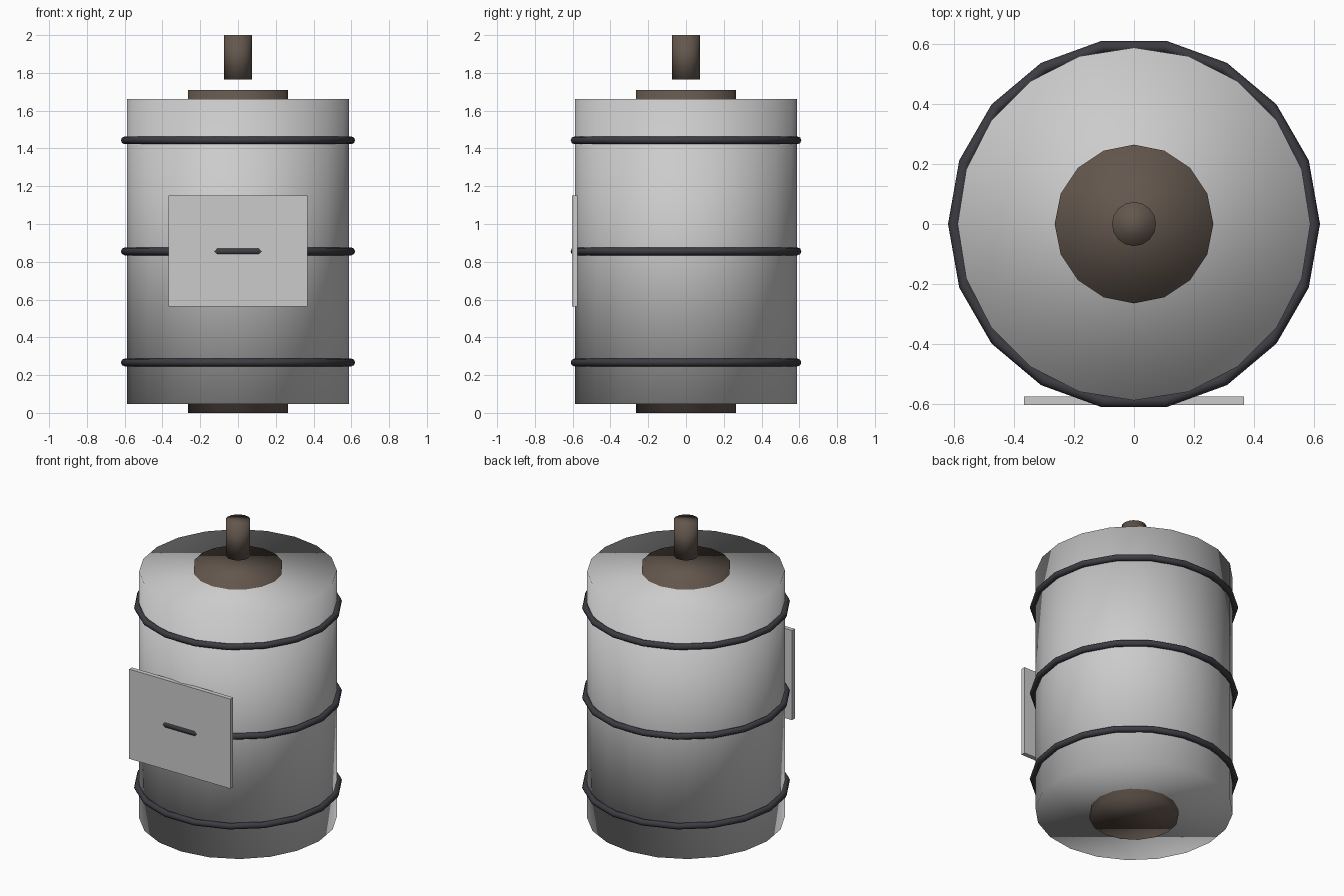
import bpy

if "Cube" in bpy.data.objects:
    bpy.data.objects.remove(bpy.data.objects["Cube"])

MID = 0.855  # height of the barrel's centre


def material(name, rgb):
    m = bpy.data.materials.new(name)
    m.diffuse_color = (*rgb, 1)
    m.use_nodes = True
    m.node_tree.nodes["Principled BSDF"].inputs["Base Color"].default_value = m.diffuse_color
    return m


brown = material("brown", (0.125, 0.095, 0.075))
dark = material("dark_metal", (0.045, 0.045, 0.055))


def finish(name, mat=None, smooth=True):
    ob = bpy.context.object
    ob.name = ob.data.name = name
    if mat:
        ob.data.materials.append(mat)
    if smooth:
        bpy.ops.object.shade_smooth()
    return ob


def cylinder(name, sides, radius, z0, z1, mat=None):
    bpy.ops.mesh.primitive_cylinder_add(
        vertices=sides, radius=radius, depth=z1 - z0, location=(0, 0, (z0 + z1) / 2))
    return finish(name, mat)


# Barrel body, the core showing at both ends, and the floating top knob
cylinder("barrel_body", 20, 0.588, 0.047, 1.663)
cylinder("core", 16, 0.2645, 0.0, 1.709, brown)
cylinder("top_knob", 16, 0.0735, 1.766, 2.0, brown)

# Three hoops around the body
for part, dz in (("lower", -0.588), ("middle", 0), ("upper", 0.588)):
    bpy.ops.mesh.primitive_torus_add(
        major_segments=18, minor_segments=8, major_radius=0.5995,
        minor_radius=0.0205, location=(0, 0, MID + dz))
    finish(part + "_hoop", dark)

# Flat label plate on the front
bpy.ops.mesh.primitive_cube_add(size=1, location=(0, -0.589, MID + 0.002))
plate = finish("front_plate", smooth=False)
plate.scale = (0.735, 0.029, 0.588)
